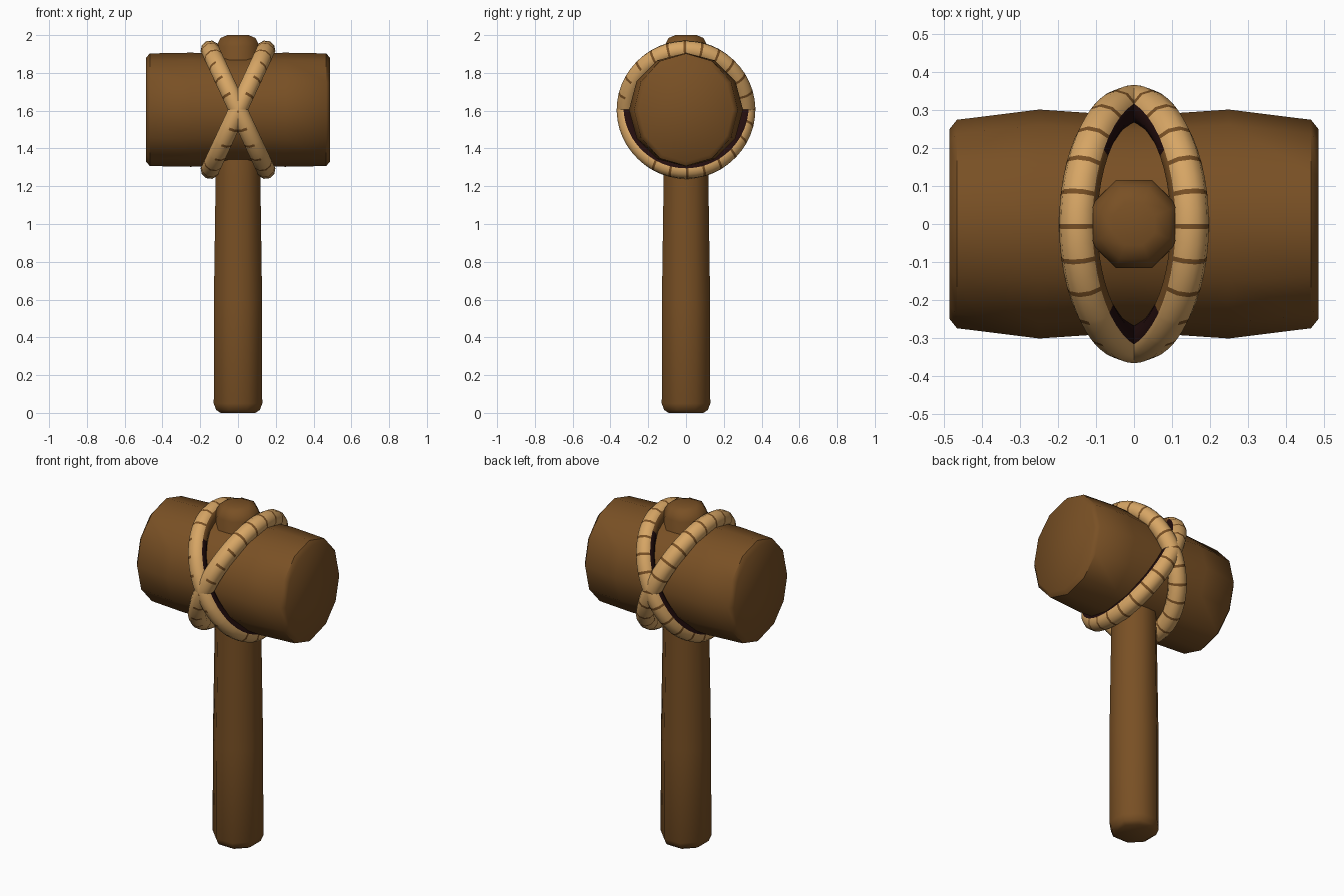
import bpy, math
from mathutils import Vector, Matrix

if "Cube" in bpy.data.objects:
    bpy.data.objects.remove(bpy.data.objects["Cube"])

def material(name, rgb):
    m = bpy.data.materials.new(name)
    m.diffuse_color = (*rgb, 1)
    m.use_nodes = True
    m.node_tree.nodes["Principled BSDF"].inputs["Base Color"].default_value = m.diffuse_color
    return m

wood = material("brown wood", (0.19, 0.08, 0.018))
tan = material("tan rope", (0.68, 0.38, 0.13))
dark = material("dark seam", (0.016, 0.004, 0.004))

def build(name, rings, mats, closed=False, rule=None, angle=45):
    """Skin a list of point rings; cap the ends unless the loop is closed."""
    n, k = len(rings[0]), len(rings)
    verts = [p for r in rings for p in r]
    faces, ids = [], []
    for i in range(k if closed else k - 1):
        for j in range(n):
            j2, i2 = (j + 1) % n, (i + 1) % k
            faces.append((i * n + j, i * n + j2, i2 * n + j2, i2 * n + j))
            ids.append(rule(i, j) if rule else 0)
    if not closed:
        faces += [tuple(range(n))[::-1], tuple(range((k - 1) * n, k * n))]
        ids += [0, 0]
    me = bpy.data.meshes.new(name)
    me.from_pydata(verts, [], faces)
    for m in mats:
        me.materials.append(m)
    for p, c in zip(me.polygons, ids):
        p.material_index = c
    ob = bpy.data.objects.new(name, me)
    bpy.context.collection.objects.link(ob)
    bpy.context.view_layer.objects.active = ob
    ob.select_set(True)
    bpy.ops.object.mode_set(mode='EDIT')
    bpy.ops.mesh.select_all(action='SELECT')
    bpy.ops.mesh.normals_make_consistent(inside=False)
    bpy.ops.object.mode_set(mode='OBJECT')
    bpy.ops.object.shade_smooth_by_angle(angle=math.radians(angle))
    ob.select_set(False)
    return ob

CZ = 1.605  # height of the head's axis

# Head: barrel along x, slightly waisted in the middle (x, y radius, z radius)
half = [(0.487, 0.25, 0.275), (0.467, 0.275, 0.298), (0.25, 0.302, 0.302)]
profile = [(-x, a, b) for x, a, b in half] + [(0, 0.285, 0.295)] + half[::-1]
build("mallet_head", [[(x, a * math.cos(t), CZ + b * math.sin(t))
      for t in (math.tau * j / 12 for j in range(12))] for x, a, b in profile], [wood])

# Handle: worn eight-sided stick passing through the head (z, radius)
stick = [(0, 0.10), (0.015, 0.125), (0.05, 0.139), (0.6, 0.138), (1.25, 0.128),
         (1.94, 0.125), (1.985, 0.10), (2.0, 0.06)]
build("handle", [[(r * math.cos(t), r * math.sin(t), z)
      for t in (math.tau * (j + 0.5) / 8 for j in range(8))] for z, r in stick], [wood])

# Rope lashings: two tilted loops crossing at front and back
SEG, SIDES, TUBE = 24, 10, 0.051

def lashing(name, s):
    normal = Vector((-s * 0.315, 0, 0.145)).normalized()   # side that carries the dark seam
    rings, pos = [], []
    for i in range(SEG):
        for f in (0.0, 0.14, 0.57):                        # thin groove, then rope
            a = math.tau * (i + f) / SEG
            c = Vector((s * 0.147 * math.sin(a), 0.316 * math.cos(a), CZ + 0.316 * math.sin(a)))
            out = (c - Vector((0, 0, CZ))).normalized()
            rings.append([c + TUBE * (out * math.cos(t) + normal * math.sin(t))
                          for t in (math.tau * j / SIDES for j in range(SIDES))])
            pos.append(c)

    def rule(i, j):
        mid = (j + 0.5) * 360 / SIDES
        c = pos[i]
        if 75 < mid < 190:                                 # seam against the head
            return 2 if -0.36 < c.z - CZ < 0.24 else 1
        if i % 3 == 0 and (c.y > -0.2 or 270 < mid):       # grooves between coils
            return 1
        return 0
    build(name, rings, [tan, wood, dark], True, rule, 60)

lashing("rope_lashing_right", 1)
lashing("rope_lashing_left", -1)
